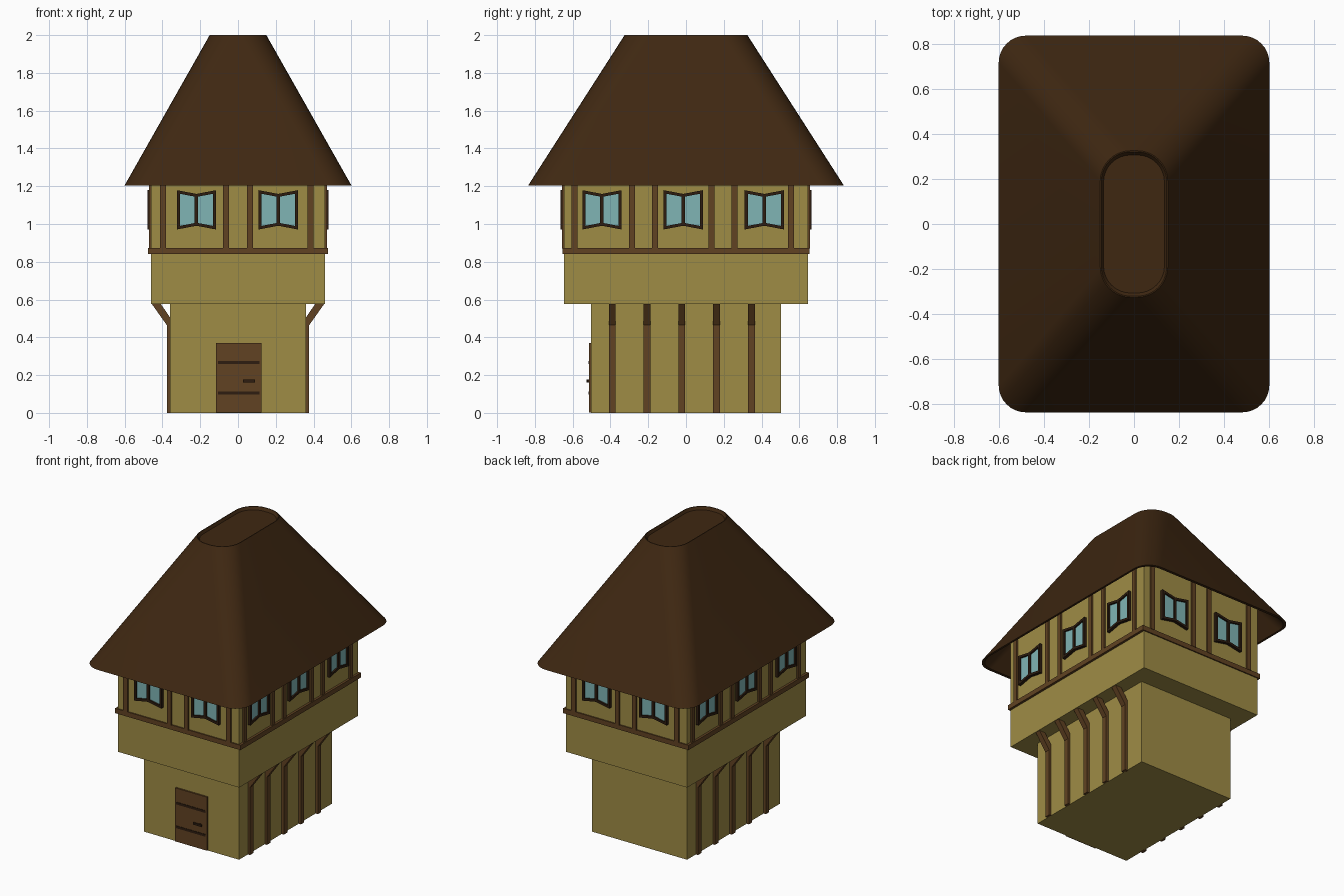
import bpy, bmesh, math
from mathutils import Matrix, Vector

if "Cube" in bpy.data.objects:
    bpy.data.objects.remove(bpy.data.objects["Cube"])


def mat(name, rgb):
    m = bpy.data.materials.new(name)
    m.diffuse_color = (*rgb, 1)
    m.use_nodes = True
    m.node_tree.nodes["Principled BSDF"].inputs["Base Color"].default_value = m.diffuse_color
    return m


WALL = mat("plaster", (0.345, 0.262, 0.060))
ROOF = mat("roof_brown", (0.049, 0.0205, 0.0058))
BEAM = mat("timber", (0.120, 0.055, 0.016))
DARK = mat("dark_trim", (0.026, 0.012, 0.005))
GLASS = mat("window_glass", (0.215, 0.46, 0.46))


def finish(name, bm, material):
    bmesh.ops.recalc_face_normals(bm, faces=bm.faces[:])
    me = bpy.data.meshes.new(name)
    bm.to_mesh(me)
    bm.free()
    ob = bpy.data.objects.new(name, me)
    me.materials.append(material)
    bpy.context.collection.objects.link(ob)
    return ob


def prism(bm, pts, along, M=Matrix()):
    """Extrude a flat polygon along a vector."""
    a = [bm.verts.new(M @ Vector(p)) for p in pts]
    b = [bm.verts.new(M @ (Vector(p) + Vector(along))) for p in pts]
    bm.faces.new(a)
    bm.faces.new(b[::-1])
    for i in range(len(a)):
        j = (i + 1) % len(a)
        bm.faces.new((a[i], b[i], b[j], a[j]))


def box(bm, x0, x1, y0, y1, z0, z1, M=Matrix()):
    prism(bm, [(x0, y0, z0), (x1, y0, z0), (x1, y1, z0), (x0, y1, z0)], (0, 0, z1 - z0), M)


def plate(bm, uz, d0, d1, M):
    """Polygon on a wall (u, z), from distance d0 out to d1."""
    prism(bm, [(u, -d0, z) for u, z in uz], (0, -(d1 - d0), 0), M)


# Walls
HX, HY = 0.46, 0.645
bm = bmesh.new()
box(bm, -0.36, 0.36, -0.503, 0.503, 0, 0.576)
finish("lower_wall", bm, WALL)
bm = bmesh.new()
box(bm, -HX, HX, -HY, HY, 0.576, 1.39)
finish("upper_wall", bm, WALL)

# Beam ring round the upper storey
bm = bmesh.new()
for s in (-1, 1):
    box(bm, -0.476, 0.476, s * 0.63, s * 0.653, 0.84, 0.873)
    box(bm, s * 0.44, s * 0.476, -0.63, 0.63, 0.84, 0.873)
finish("beam_ring", bm, BEAM)

# Timbers and windows, each wall is the front wall turned about z
SHORT = ([-0.397, -0.064, 0.064, 0.385], [-0.22, 0.213], HY)
LONG = ([-0.59, -0.286, -0.165, 0.135, 0.256, 0.557], [-0.445, -0.015, 0.415], HX)
beams, frames, panes = bmesh.new(), bmesh.new(), bmesh.new()
ZC, W, HO, HI, T = 1.075, 0.104, 0.104, 0.085, 0.016
for k, (posts, windows, d) in enumerate((SHORT, LONG, SHORT, LONG)):
    M = Matrix.Rotation(k * math.pi / 2, 4, 'Z')
    for u in posts:
        box(beams, u - 0.016, u + 0.016, -d - 0.011, -d + 0.01, 0.87, 1.39, M)
    for c in windows:
        box(frames, c - 0.009, c + 0.009, -d - 0.02, -d, ZC - HI, ZC + HI, M)
        for s in (-1, 1):
            o, i, e = c + s * W, c + s * (W - T), c + s * 0.004
            plate(frames, [(o, ZC - HO), (o, ZC + HO), (i, ZC + HO - 0.003), (i, ZC - HO + 0.003)],
                  d, d + 0.02, M)
            for v in (-1, 1):
                plate(frames, [(i, ZC + v * (HO - 0.003)), (e, ZC + v * HI),
                               (e, ZC + v * (HI - T)), (i, ZC + v * (HO - 0.003 - T))],
                      d, d + 0.02, M)
            plate(panes, [(i, ZC - HO + 0.01), (i, ZC + HO - 0.01),
                          (e, ZC + HI - 0.01), (e, ZC - HI + 0.01)], d, d + 0.009, M)
finish("upper_beams", beams, BEAM)
finish("window_frames", frames, DARK)
finish("window_panes", panes, GLASS)

# Side posts with slanted braces
bm = bmesh.new()
PROFILE = [(0.35, 0), (0.377, 0), (0.377, 0.465), (0.456, 0.576), (0.408, 0.576), (0.35, 0.49)]
for k in (1, 3):
    M = Matrix.Rotation(k * math.pi / 2, 4, 'Z')
    for n in range(5):
        u = -0.39 + n * 0.184
        prism(bm, [(u - 0.018, -d, z) for d, z in PROFILE], (0.036, 0, 0), M)
finish("side_posts", bm, BEAM)

# Door with bands and handle
bm = bmesh.new()
box(bm, -0.117, 0.124, -0.514, -0.49, 0.003, 0.37)
finish("door", bm, BEAM)
bm = bmesh.new()
for z in (0.105, 0.268):
    box(bm, -0.107, 0.114, -0.517, -0.51, z - 0.008, z + 0.008)
finish("door_bands", bm, DARK)
bm = bmesh.new()
box(bm, 0.027, 0.09, -0.528, -0.52, 0.162, 0.176)
box(bm, 0.066, 0.08, -0.521, -0.51, 0.162, 0.176)
finish("door_handle", bm, DARK)


# Roof: hollow rounded shell with a slightly sunken top
def ring(bm, hx, hy, r, z, n=8):
    out = []
    for q, (sx, sy) in enumerate(((1, 1), (-1, 1), (-1, -1), (1, -1))):
        for i in range(n + 1):
            a = (q + i / n) * math.pi / 2
            out.append(bm.verts.new((sx * (hx - r) + r * math.cos(a),
                                     sy * (hy - r) + r * math.sin(a), z)))
    return out


bm = bmesh.new()
rings = [ring(bm, *p) for p in (
    (0.135, 0.31, 0.115, 1.965), (0.586, 0.816, 0.11, 1.205), (0.60, 0.835, 0.12, 1.205),
    (0.15, 0.325, 0.135, 2.0), (0.145, 0.32, 0.13, 2.0), (0.135, 0.306, 0.12, 1.982))]
for a, b in zip(rings, rings[1:]):
    for i in range(len(a)):
        j = (i + 1) % len(a)
        bm.faces.new((a[i], a[j], b[j], b[i]))
bm.faces.new(rings[0])
bm.faces.new(rings[-1])
roof = finish("roof", bm, ROOF)
bpy.context.view_layer.objects.active = roof
roof.select_set(True)
bpy.ops.object.shade_smooth_by_angle(angle=math.radians(30))
